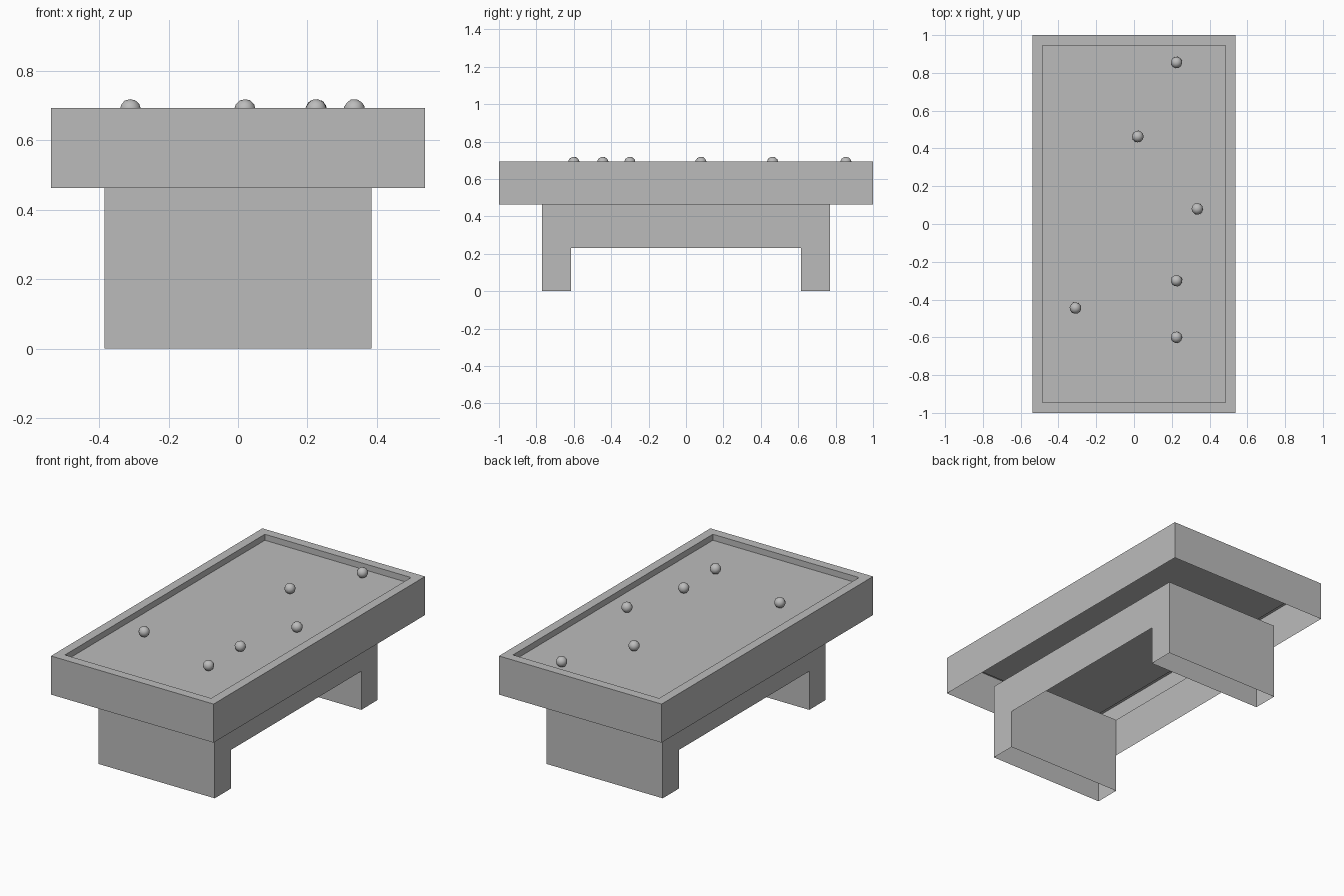
import bpy
import bmesh
import random
from mathutils import Matrix

random.seed(4)
if "Cube" in bpy.data.objects:
    bpy.data.objects.remove(bpy.data.objects["Cube"], do_unlink=True)

grey = bpy.data.materials.new("plain_grey")
grey.use_nodes = True
colour = (0.5, 0.5, 0.5, 1)
grey.diffuse_color = colour
grey.node_tree.nodes["Principled BSDF"].inputs["Base Color"].default_value = colour


def finish(bm, name):
    mesh = bpy.data.meshes.new(name)
    bm.to_mesh(mesh)
    bm.free()
    mesh.materials.append(grey)
    obj = bpy.data.objects.new(name, mesh)
    bpy.context.collection.objects.link(obj)
    return obj


BASE_TOP, TOP, BED = 0.462, 0.693, 0.657

# Table top: open-bottomed tray with a raised rim around a sunken bed
bm = bmesh.new()
size = Matrix.Diagonal((1.077, 2, TOP - BASE_TOP, 1))
bmesh.ops.create_cube(bm, size=1, matrix=Matrix.Translation((0, 0, (TOP + BASE_TOP) / 2)) @ size)
bm.normal_update()
bottom = [f for f in bm.faces if f.normal.z < -0.9]
bmesh.ops.delete(bm, geom=bottom, context='FACES')
bed = [f for f in bm.faces if f.normal.z > 0.9]
bmesh.ops.inset_region(bm, faces=bed, thickness=0.077)
bed = bmesh.ops.extrude_discrete_faces(bm, faces=bed)["faces"]
bmesh.ops.translate(bm, verts=list(bed[0].verts), vec=(0, 0, BED - TOP))
finish(bm, "table_top")

# Base: two bridge-shaped side sheets joined by hollow leg panels
WIDE, OUTER, INNER, ARCH = 0.385, 0.77, 0.616, 0.231
bm = bmesh.new()
bridge = [(-OUTER, 0), (-INNER, 0), (-INNER, ARCH), (INNER, ARCH),
          (INNER, 0), (OUTER, 0), (OUTER, BASE_TOP), (-OUTER, BASE_TOP)]


def face(points):
    bm.faces.new([bm.verts.new(p) for p in points])


def cross_wall(y, facing):
    corners = [(-WIDE, y, 0), (WIDE, y, 0), (WIDE, y, BASE_TOP), (-WIDE, y, BASE_TOP)]
    face(corners if facing < 0 else corners[::-1])


face([(WIDE, y, z) for y, z in bridge])
face([(-WIDE, y, z) for y, z in reversed(bridge)])
for side in (-1, 1):
    cross_wall(side * OUTER, side)
    cross_wall(side * INNER, -side)
bmesh.ops.remove_doubles(bm, verts=bm.verts, dist=0.0001)
finish(bm, "table_base")

# Balls scattered over the bed, each turned differently
RADIUS = 0.031
spots = [(0.225, 0.855), (0.02, 0.463), (0.335, 0.08),
         (0.225, -0.30), (-0.31, -0.445), (0.225, -0.60)]
for number, (x, y) in enumerate(spots, 1):
    bm = bmesh.new()
    bmesh.ops.create_icosphere(bm, subdivisions=2, radius=RADIUS)
    for f in bm.faces:
        f.smooth = True
    ball = finish(bm, f"ball_{number}")
    ball.location = (x, y, BED + RADIUS)
    ball.rotation_euler = [random.uniform(0, 3) for axis in "xyz"]
